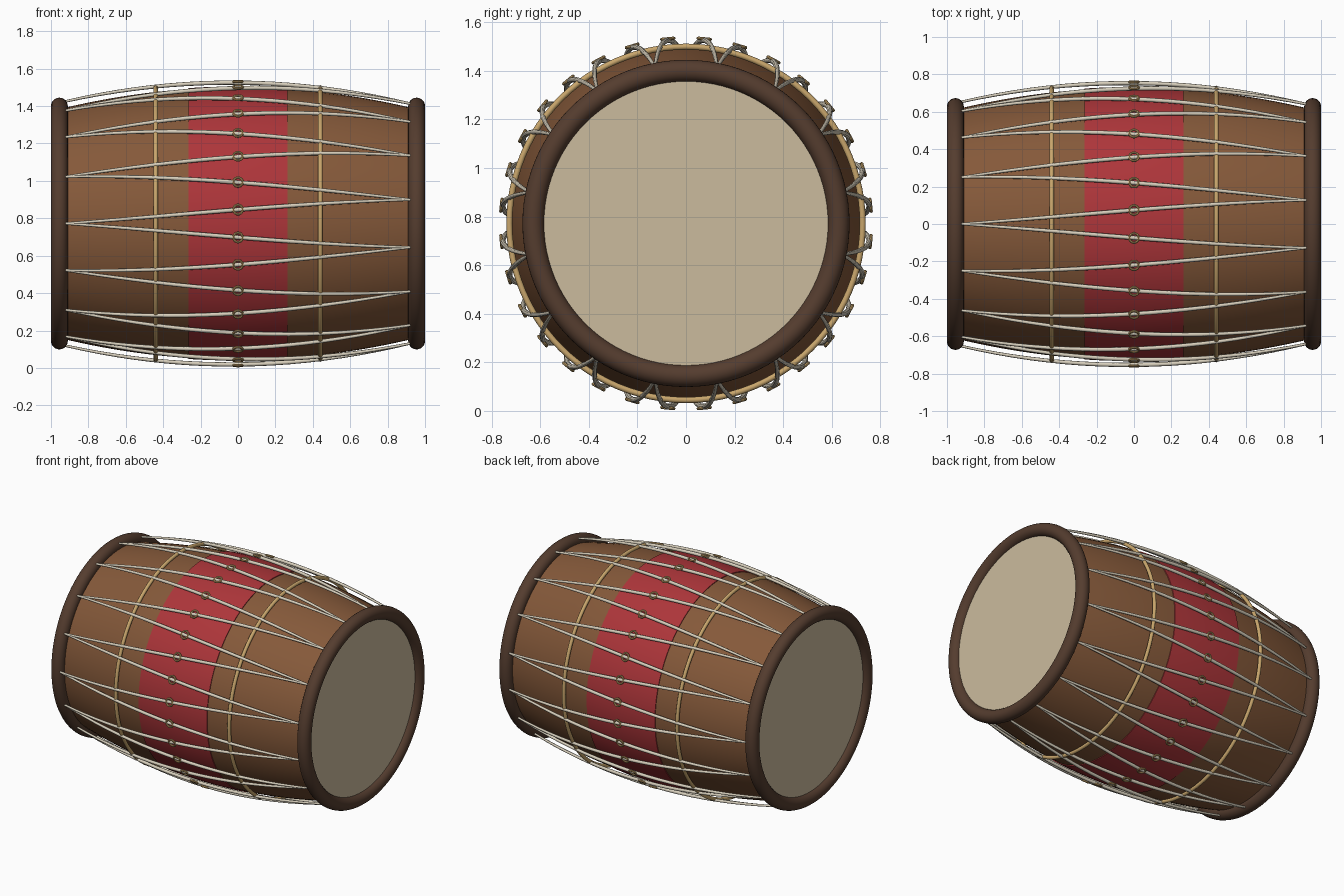
import bpy, bmesh, math
from mathutils import Matrix, Vector

if "Cube" in bpy.data.objects:
    bpy.data.objects.remove(bpy.data.objects["Cube"])

ZC = 0.772  # height of the drum axis, which runs along x


def material(name, rgb):
    m = bpy.data.materials.new(name)
    m.diffuse_color = (*rgb, 1)
    m.use_nodes = True
    m.node_tree.nodes["Principled BSDF"].inputs["Base Color"].default_value = m.diffuse_color
    return m


WOOD = material("wood", (0.235, 0.1, 0.042))
RED = material("red_cloth", (0.42, 0.036, 0.042))
BRASS = material("brass", (0.58, 0.38, 0.15))
ROPE = material("rope", (0.68, 0.62, 0.5))
RIM = material("dark_wood", (0.09, 0.046, 0.028))
SKIN = material("skin", (0.6, 0.5, 0.34))


def body_r(x):
    return 0.728 - 0.127 * x * x


def rope_r(x):
    return 0.757 - 0.122 * x * x


def around(x, r, a):
    """Point on a circle round the drum axis; angle 0 faces the front."""
    return Vector((x, -r * math.cos(a), ZC + r * math.sin(a)))


def lathe(name, profile, mat, n=96, closed=False):
    bm = bmesh.new()
    rows = [[bm.verts.new(around(x, r, 2 * math.pi * i / n)) for i in range(n)] for x, r in profile]
    pairs = list(zip(rows, rows[1:] + rows[:1] if closed else rows[1:]))
    for a, b in pairs:
        for i in range(n):
            j = (i + 1) % n
            bm.faces.new((a[i], a[j], b[j], b[i]))
    if not closed:
        bm.faces.new(rows[0])
        bm.faces.new(rows[-1][::-1])
    return finish(name, bm, mat)


def finish(name, bm, mat):
    bmesh.ops.recalc_face_normals(bm, faces=bm.faces)
    me = bpy.data.meshes.new(name)
    bm.to_mesh(me)
    bm.free()
    ob = bpy.data.objects.new(name, me)
    bpy.context.collection.objects.link(ob)
    me.materials.append(mat)
    bpy.ops.object.select_all(action='DESELECT')
    ob.select_set(True)
    bpy.context.view_layer.objects.active = ob
    bpy.ops.object.shade_smooth_by_angle(angle=math.radians(40))
    return ob


def circle(cx, cr, r, n=16):
    return [(cx + r * math.cos(2 * math.pi * i / n), cr + r * math.sin(2 * math.pi * i / n)) for i in range(n)]


# barrel shell and the red centre band
lathe("barrel", [(x, body_r(x)) for x in [-0.95 + 1.9 * i / 24 for i in range(25)]], WOOD)
lathe("red_band", [(x, body_r(x) + 0.005) for x in [-0.265 + 0.53 * i / 10 for i in range(11)]], RED)

# rims, skins and brass hoops on both ends
for side, s in (("left", -1), ("right", 1)):
    lathe(side + "_rim", circle(s * 0.955, 0.628, 0.045, 24), RIM, closed=True)
    lathe(side + "_skin", [(s * 0.93, 0.6), (s * 0.965, 0.6)], SKIN)
    lathe(side + "_hoop", circle(s * 0.44, 0.727, 0.0125, 12), BRASS, closed=True)

# zigzag lacing: 32 strands over the bulging barrel
COUNT, STEPS, END = 32, 20, 0.922
cu = bpy.data.curves.new("lacing", 'CURVE')
cu.dimensions = '3D'
cu.bevel_depth = 0.0115
cu.bevel_resolution = 2
cu.use_fill_caps = True
for k in range(COUNT):
    sp = cu.splines.new('POLY')
    sp.points.add(STEPS)
    s = -1 if k % 2 == 0 else 1
    for i, p in enumerate(sp.points):
        t = i / STEPS
        x = s * END * (1 - 2 * t)
        p.co = (*around(x, rope_r(x), 2 * math.pi * (k + t) / COUNT), 1)
        p.radius = 0.6 + 0.4 * math.sin(math.pi * t)
    sp.use_smooth = True
lacing = bpy.data.objects.new("lacing", cu)
cu.materials.append(ROPE)
bpy.context.collection.objects.link(lacing)

# small brass ring lying flat on each strand at mid length
bm = bmesh.new()
M, N = 20, 8
for k in range(COUNT):
    a = 2 * math.pi * (k + 0.5) / COUNT
    out = Vector((0, -math.cos(a), math.sin(a)))
    side = Vector((0, math.sin(a), math.cos(a)))
    c = around(0, 0.763, a)
    rows = []
    for i in range(M):
        u = 2 * math.pi * i / M
        d = Vector((math.cos(u), 0, 0)) + side * math.sin(u)
        rows.append([bm.verts.new(c + d * r + out * h) for h, r in circle(0, 0.025, 0.0068, N)])
    for i in range(M):
        for j in range(N):
            p, q = rows[i], rows[(i + 1) % M]
            bm.faces.new((p[j], q[j], q[(j + 1) % N], p[(j + 1) % N]))
finish("lacing_rings", bm, BRASS)
